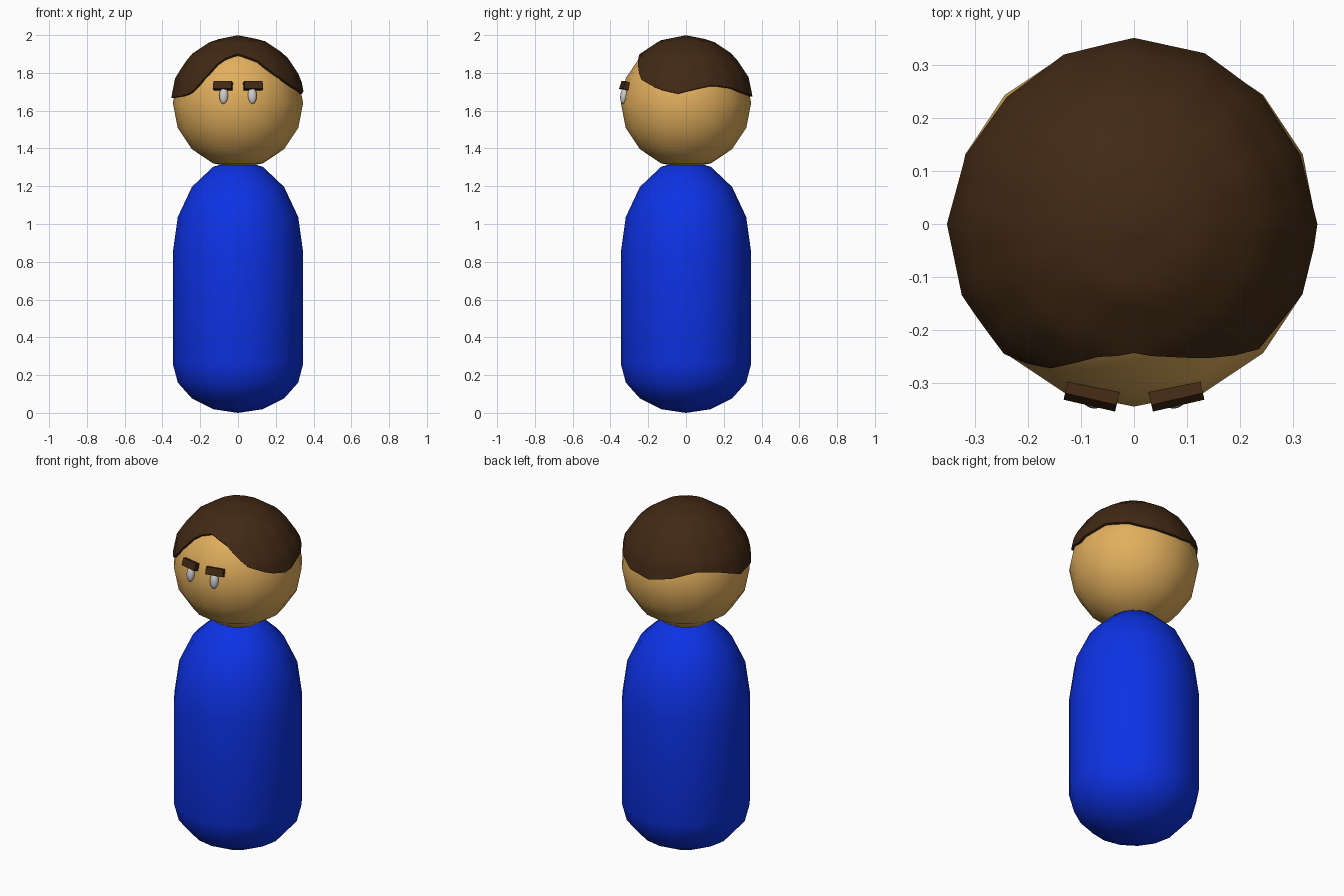
import bpy, bmesh
from math import sin, cos, pi, radians, acos, atan2, hypot
from mathutils import Matrix

if "Cube" in bpy.data.objects:
    bpy.data.objects.remove(bpy.data.objects["Cube"])

R, HEAD_Z, STEP = 0.345, 1.64, pi / 8


def material(name, rgb):
    m = bpy.data.materials.new(name)
    m.diffuse_color = (*rgb, 1)
    m.use_nodes = True
    m.node_tree.nodes["Principled BSDF"].inputs["Base Color"].default_value = m.diffuse_color
    return m


skin = material("skin", (0.76, 0.43, 0.11))
cloth = material("blue_cloth", (0.004, 0.032, 0.78))
brown = material("brown_hair", (0.053, 0.022, 0.007))
white = material("eye_white", (0.8, 0.8, 0.8))


def finish(name, bm, mat, smooth=True):
    bmesh.ops.recalc_face_normals(bm, faces=bm.faces)
    me = bpy.data.meshes.new(name)
    bm.to_mesh(me)
    bm.free()
    me.materials.append(mat)
    for p in me.polygons:
        p.use_smooth = smooth
    ob = bpy.data.objects.new(name, me)
    bpy.context.collection.objects.link(ob)
    return ob


def skin_rings(bm, rings):
    """Bridge closed loops of points into quads."""
    loops = [[bm.verts.new(p) for p in ring] for ring in rings]
    for a, b in zip(loops, loops[1:]):
        for i in range(len(a)):
            j = (i + 1) % len(a)
            bm.faces.new((a[i], a[j], b[j], b[i]))
    bmesh.ops.remove_doubles(bm, verts=bm.verts, dist=1e-5)


# Body: capsule with a low round base and a taller domed top
def ring(r, z):
    return [(r * cos(k * STEP), r * sin(k * STEP), z) for k in range(16)]


profile = [(R * sin(k * STEP), 0.26 - 0.26 * cos(k * STEP)) for k in range(5)]
profile += [(R * cos(k * STEP), 0.85 + 0.49 * sin(k * STEP)) for k in range(5)]
bm = bmesh.new()
skin_rings(bm, [ring(r, z) for r, z in profile])
finish("body", bm, cloth)

# Head
bm = bmesh.new()
bmesh.ops.create_uvsphere(bm, u_segments=16, v_segments=8, radius=R,
                          matrix=Matrix.Translation((0, 0, HEAD_Z)))
finish("head", bm, skin)

# Hair: shell that follows the faceted head down to a wavy hairline
# (angle round from the front towards +x, height)
HAIRLINE = [(-90, 1.667), (-57, 1.677), (-44, 1.70), (-31, 1.785), (-20, 1.868),
            (0, 1.897), (22, 1.865), (45, 1.762), (62, 1.72), (82, 1.69),
            (95, 1.71), (115, 1.735), (135, 1.72), (155, 1.69), (182, 1.675),
            (201, 1.70), (225, 1.737), (247, 1.717), (270, 1.667)]


def hairline(deg):
    for (a, za), (b, zb) in zip(HAIRLINE, HAIRLINE[1:]):
        if a <= deg <= b:
            return za + (zb - za) * (deg - a) / (b - a)


def facet(a):
    return cos(STEP / 2) / cos(a % STEP - STEP / 2)


def head_point(az, polar, r):
    r *= facet(polar)
    flat = r * sin(polar) * facet(az)
    return (flat * sin(az), -flat * cos(az), HEAD_Z + r * cos(polar))


COUNT, ROWS = 48, 10
angles = [-90 + 360 * k / COUNT for k in range(COUNT)]
ends = [acos((hairline(a) - HEAD_Z) / 0.352) for a in angles]
rings = [[head_point(radians(a), e * row / ROWS, 0.359) for a, e in zip(angles, ends)]
         for row in range(ROWS + 1)]
rings.append([head_point(radians(a), e, 0.34) for a, e in zip(angles, ends)])
bm = bmesh.new()
skin_rings(bm, rings)
hair = finish("hair", bm, brown)
bpy.context.view_layer.objects.active = hair
hair.select_set(True)
bpy.ops.object.shade_smooth_by_angle(angle=radians(50))

# Eyes and eyebrows, one of each per side
for side, label in ((-1, "left"), (1, "right")):
    turn = Matrix.Rotation(side * radians(13), 4, 'Z')
    bm = bmesh.new()
    bmesh.ops.create_uvsphere(
        bm, u_segments=16, v_segments=8, radius=1,
        matrix=Matrix.Translation((side * 0.076, -0.328, 1.68)) @ turn
        @ Matrix.Rotation(radians(-8), 4, 'X') @ Matrix.Diagonal((0.024, 0.02, 0.045, 1)))
    finish(label + "_eye", bm, white)

    bm = bmesh.new()
    bmesh.ops.create_cube(
        bm, size=1,
        matrix=Matrix.Translation((side * 0.08, -0.324, 1.732)) @ turn
        @ Matrix.Rotation(radians(-18), 4, 'X') @ Matrix.Diagonal((0.1, 0.028, 0.042, 1)))
    finish(label + "_eyebrow", bm, brown, smooth=False)
